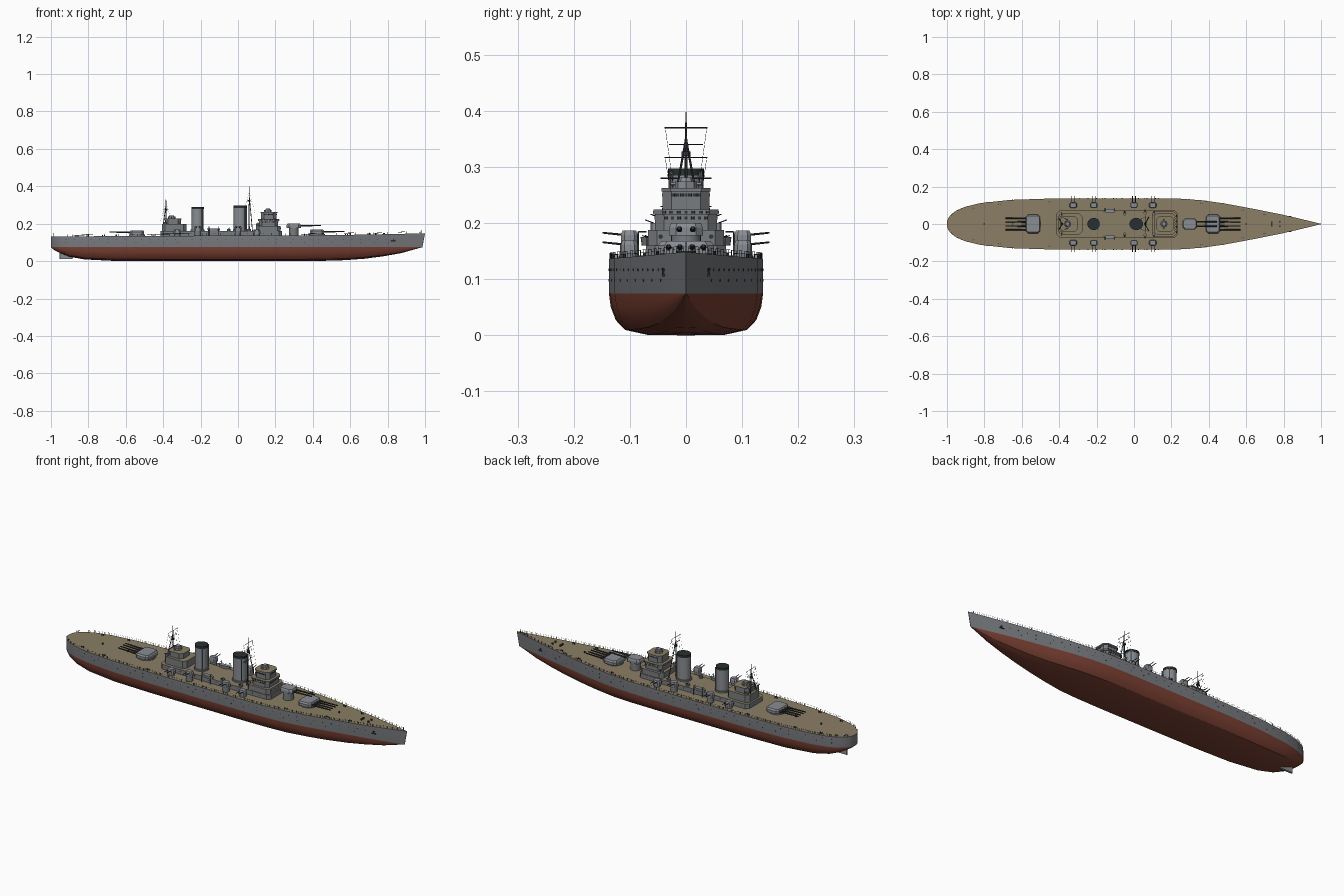
import bpy, bmesh, math
from mathutils import Vector

if "Cube" in bpy.data.objects:
    bpy.data.objects.remove(bpy.data.objects["Cube"])


def material(name, r, g, b):
    m = bpy.data.materials.new(name)
    m.diffuse_color = (r, g, b, 1)
    m.use_nodes = True
    m.node_tree.nodes["Principled BSDF"].inputs["Base Color"].default_value = m.diffuse_color
    return m


GREY, RED, DECK, LIGHT, DARK, CAP = range(6)
MATS = [material("hull grey", .19, .20, .215), material("bottom red", .2, .052, .033),
        material("wood deck", .255, .21, .13), material("turret grey", .25, .265, .29),
        material("gun metal", .035, .037, .042), material("funnel black", .022, .03, .03)]


def finish(bm, name):
    bmesh.ops.recalc_face_normals(bm, faces=bm.faces[:])
    me = bpy.data.meshes.new(name)
    bm.to_mesh(me)
    bm.free()
    for m in MATS:
        me.materials.append(m)
    ob = bpy.data.objects.new(name, me)
    bpy.context.collection.objects.link(ob)
    return ob


def prism(bm, outline, z0, z1, side, top=None, taper=1.0):
    cx = sum(p[0] for p in outline) / len(outline)
    cy = sum(p[1] for p in outline) / len(outline)
    a = [bm.verts.new((x, y, z0)) for x, y in outline]
    b = [bm.verts.new((cx + (x - cx) * taper, cy + (y - cy) * taper, z1)) for x, y in outline]
    n = len(a)
    for i in range(n):
        bm.faces.new((a[i], a[(i + 1) % n], b[(i + 1) % n], b[i])).material_index = side
    bm.faces.new(a).material_index = side
    bm.faces.new(b).material_index = side if top is None else top


def rect(x0, x1, hy, c=.01, cy=0):
    return [(x0 + c, cy - hy), (x1 - c, cy - hy), (x1, cy - hy + c), (x1, cy + hy - c),
            (x1 - c, cy + hy), (x0 + c, cy + hy), (x0, cy + hy - c), (x0, cy - hy + c)]


def oval(cx, cy, rx, ry, n=24):
    return [(cx + rx * math.cos(2 * math.pi * i / n), cy + ry * math.sin(2 * math.pi * i / n)) for i in range(n)]


def tube(bm, p, q, r0, r1=None, mat=DARK, n=6):
    p, q = Vector(p), Vector(q)
    r1 = r0 if r1 is None else r1
    d = (q - p).normalized()
    u = d.orthogonal().normalized()
    v = d.cross(u)
    rings = []
    for c, r in ((p, r0), (q, r1)):
        rings.append([bm.verts.new(c + r * (u * math.cos(t) + v * math.sin(t)))
                      for t in (2 * math.pi * i / n for i in range(n))])
    a, b = rings
    for i in range(n):
        bm.faces.new((a[i], a[(i + 1) % n], b[(i + 1) % n], b[i])).material_index = mat
    bm.faces.new(a).material_index = mat
    bm.faces.new(b).material_index = mat


# Hull stations: x, deck half width, keel height
STATIONS = [(-1, .014, .074), (-.992, .034, .066), (-.975, .053, .055), (-.95, .072, .042), (-.9, .093, .023),
            (-.82, .112, .009), (-.66, .129, .001), (-.45, .136, 0), (-.2, .1375, 0), (.1, .1375, 0),
            (.25, .135, 0), (.36, .127, 0), (.47, .112, .002), (.57, .094, .005), (.68, .073, .013),
            (.78, .053, .026), (.88, .030, .043), (.95, .013, .062), (1, .001, .074)]
WL = .075


def half(x):
    for (x0, w0, _), (x1, w1, _) in zip(STATIONS, STATIONS[1:]):
        if x0 <= x <= x1:
            return w0 + (w1 - w0) * (x - x0) / (x1 - x0)
    return 0


def deck_z(x):
    return .136 + (.013 * x * x if x > 0 else -.005 * x * x)


# Hull: loft of cross sections, coloured by height
PROFILE = [(1, 1), (.975, .67), (.91, .36), (.79, .13), (.5, .013), (0, 0)]
bm = bmesh.new()
rings = []
for x, w, k in STATIONS:
    bow = max(0, (x - .4) / .6)
    side = [(x, w, deck_z(x))]
    for fy, fz in PROFILE:
        side.append((x - .014 * bow ** 4, w * (1 - .1 * bow) * fy ** (1 + bow), k + (WL - k) * fz))
    full = side + [(a, -b, c) for a, b, c in reversed(side[:-1])]
    rings.append([bm.verts.new(p) for p in full])
n = len(rings[0])
for a, b in zip(rings, rings[1:]):
    for i in range(n):
        f = bm.faces.new((a[i], a[(i + 1) % n], b[(i + 1) % n], b[i]))
        f.material_index = DECK if i == n - 1 else GREY if i in (0, n - 2) else RED
for r in (rings[0], rings[-1]):
    bm.faces.new(r).material_index = GREY
finish(bm, "hull")

bm = bmesh.new()
prism(bm, rect(-.955, -.885, .005, .003), .012, .06, LIGHT)
finish(bm, "rudder")

# Portholes and anchors
bm = bmesh.new()
for s in (-1, 1):
    for z, step in ((.117, .045), (.098, .075)):
        for i in range(int(1.84 / step)):
            x = -.92 + i * step
            w = half(x) * (1 - .1 * max(0, (x - .4) / .6) * (deck_z(x) - z) / (deck_z(x) - WL))
            tube(bm, (x, s * (w - .003), z), (x, s * (w + .0008), z), .0023, n=8)
finish(bm, "portholes")
bm = bmesh.new()
for s in (-1, 1):
    w = half(.83) - .001
    tube(bm, (.83, s * w, .105), (.83, s * (w + .001), .12), .002)
    tube(bm, (.818, s * w, .107), (.842, s * w, .107), .003)
finish(bm, "anchors")

# Deck edge railings
bm = bmesh.new()
for s in (-1, 1):
    last = None
    for i in range(80):
        x = -.985 + i * .0248
        p = Vector((x, s * max(half(x) - .002, 0), deck_z(x)))
        tube(bm, p, p + Vector((0, 0, .011)), .0007, n=4)
        if last:
            for h in (.006, .011):
                tube(bm, last + Vector((0, 0, h)), p + Vector((0, 0, h)), .0003, n=3)
        last = p
finish(bm, "railings")

# Superstructure tiers: x0, x1, half width, bottom, top
TIERS = [("deckhouse", -.415, .235, .071, .13, .16),
         ("bridge_base", .095, .228, .068, .155, .188), ("bridge_middle", .112, .215, .055, .185, .215),
         ("bridge_gallery", .108, .22, .058, .215, .224), ("bridge_top", .123, .207, .042, .22, .256),
         ("bridge_roof", .12, .21, .044, .256, .263),
         ("aft_base", -.405, -.275, .055, .155, .198), ("aft_middle", -.39, -.305, .04, .195, .222),
         ("aft_roof", -.394, -.302, .043, .222, .227)]
for name, x0, x1, hy, z0, z1 in TIERS:
    bm = bmesh.new()
    prism(bm, rect(x0, x1, hy, .016), z0, z1, GREY, DECK)
    finish(bm, name)

# Bridge windows as thin plates
bm = bmesh.new()
for x0, x1, hy, z in ((.112, .215, .055, .209), (.108, .22, .058, .2195), (.123, .207, .042, .25)):
    for i in range(7):
        y = (i - 3) * (hy - .019) / 3
        prism(bm, rect(x1 - .002, x1 + .0008, .003, .0005, y), z - .0025, z + .0025, DARK)
    for s in (-1, 1):
        for i in range(6):
            x = x0 + .02 + i * (x1 - x0 - .04) / 5
            prism(bm, rect(x - .004, x + .004, .0008, .0005, s * hy), z - .0025, z + .0025, DARK)
for s in (-1, 1):
    for y in (.015, .045):
        tube(bm, (.226, s * y, .176), (.2288, s * y, .176), .004, n=10)
    for i in range(14):
        x = -.38 + i * .043
        tube(bm, (x, s * .069, .149), (x, s * .0718, .149), .0025, n=8)
finish(bm, "windows")

# Fire control directors
for name, x, z, r in (("fore_director", .16, .262, .02), ("aft_director", -.355, .226, .02)):
    bm = bmesh.new()
    prism(bm, oval(x, 0, r, r, 8), z, z + .012, LIGHT)
    prism(bm, oval(x, 0, r * .7, r * .7, 8), z + .012, z + .019, LIGHT, taper=.8)
    tube(bm, (x, -r * 1.4, z + .008), (x, r * 1.4, z + .008), .003, mat=LIGHT)
    finish(bm, name)
bm = bmesh.new()
for s in (-1, 1):
    for x, y, z in ((.105, .055, .188), (-.39, .045, .198), (-.05, .055, .16), (.06, .06, .16)):
        prism(bm, oval(x, s * y, .009, .009, 10), z, z + .012, LIGHT)
        for d in (-.003, .003):
            tube(bm, (x + d, s * y, z + .011), (x + d, s * (y + .018), z + .018), .001)
finish(bm, "light_guns")

# Funnels with dark caps
for name, x, rx, z in (("fore_funnel", .012, .035, .297), ("aft_funnel", -.216, .032, .29)):
    bm = bmesh.new()
    prism(bm, oval(x, 0, rx, .031), .155, z - .012, LIGHT)
    prism(bm, oval(x, 0, rx + .001, .032), z - .012, z, CAP)
    prism(bm, oval(x, 0, rx + .005, .036), .155, .168, GREY)
    for s in (-1, 1):
        tube(bm, (x + rx * .75, s * .026, .16), (x + rx * .75, s * .026, z - .004), .003, mat=GREY)
    finish(bm, name)

# Main turrets: x, half width, floor, direction, barrel offsets
for name, x, hy, z, d, ys in (("turret_fore", .422, .05, .146, 1, (-.031, -.011, .011, .031)),
                              ("turret_raised", .298, .03, .178, 1, (-.012, .012)),
                              ("turret_aft", -.54, .05, .143, -1, (-.031, -.011, .011, .031))):
    bm = bmesh.new()
    prism(bm, oval(x, 0, hy * .88, hy * .88), .125, z, GREY)
    prism(bm, rect(x - .038, x + .038, hy, .012), z, z + .014, LIGHT)
    prism(bm, rect(x - .038, x + .038, hy, .012), z + .014, z + .022, LIGHT, taper=.88)
    for y in ys:
        tube(bm, (x + d * .03, y, z + .011), (x + d * .062, y, z + .011), .0055, .0045, n=10)
        tube(bm, (x + d * .06, y, z + .011), (x + d * .147, y, z + .013), .004, .003, n=10)
    finish(bm, name)

# Secondary twin turrets along both sides
for i, (x, z) in enumerate(((.1, .145), (0, .162), (-.215, .162), (-.325, .145))):
    for s in (-1, 1):
        bm = bmesh.new()
        y = s * .101
        prism(bm, oval(x, y, .017, .017, 16), .125, z, GREY)
        prism(bm, rect(x - .019, x + .019, .015, .006, y), z, z + .017, LIGHT)
        prism(bm, rect(x - .019, x + .019, .015, .006, y), z + .017, z + .025, LIGHT, taper=.8)
        for d in (-.008, .008):
            tube(bm, (x + d, y, z + .016), (x + d, s * .149, z + .021), .0022, .0016)
        finish(bm, "secondary_turret_%d_%s" % (i + 1, "port" if s > 0 else "starboard"))

# Tripod masts with yards and rigging
for name, x, top, apex, lean in (("fore_mast", .06, .398, .35, .018), ("aft_mast", -.385, .345, .3, -.02)):
    bm = bmesh.new()
    tube(bm, (x, 0, .155), (x, 0, apex), .003, .0025)
    tube(bm, (x, 0, apex), (x, 0, top), .002, .001)
    for s in (-1, 1):
        tube(bm, (x, 0, apex), (x + lean, s * .036, .155), .002)
        for y, z in ((.038, top - .028), (.03, apex - .01), (.045, apex - .07)):
            tube(bm, (x, 0, z), (x, s * y, z), .001)
        for dx in (-.03, 0, .03):
            tube(bm, (x, s * .037, top - .028), (x + dx, s * .022, apex - .09), .0004, n=3)
    prism(bm, oval(x, 0, .008, .008, 10), apex - .03, apex - .022, DARK)
    finish(bm, name)

# Ship's boats with davits
for s, side in ((1, "port"), (-1, "starboard")):
    bm = bmesh.new()
    pts = [(-.13 + .036 * math.cos(t), s * .07 + .011 * math.sin(t) * abs(math.sin(t)) ** .3)
           for t in (2 * math.pi * i / 20 for i in range(20))]
    prism(bm, [(-.13 + (x + .13) * .8, s * .07 + (y - s * .07) * .8) for x, y in pts],
          .16, .175, LIGHT, taper=1.25)
    for x in (-.155, -.105):
        tube(bm, (x, s * .085, .13), (x, s * .085, .185), .0015)
        tube(bm, (x, s * .085, .185), (x, s * .07, .185), .0015)
    finish(bm, "boat_" + side)

# Deck fittings: bollards, capstans, ventilators and staffs
bm = bmesh.new()
for s in (-1, 1):
    for x in (-.86, -.72, -.45, .36, .58, .7):
        z, y = deck_z(x), s * (half(x) - .018)
        for d in (-.005, .005):
            tube(bm, (x + d, y, z - .002), (x + d, y, z + .007), .0025, n=8)
    tube(bm, (.78, s * .012, .14), (.78, s * .012, .151), .005, n=10)
prism(bm, rect(.733, .741, .014, .002), .14, .15, DARK)
for x in (-.8, -.65, .6):
    tube(bm, (x, 0, .13), (x, 0, deck_z(x) + .009), .004, n=8)
for x in (-.985, .98):
    tube(bm, (x, 0, .13), (x, 0, deck_z(x) + .018), .0008, n=4)
finish(bm, "deck_fittings")

# Smooth shading with sharp edges kept
for ob in bpy.context.scene.objects:
    ob.select_set(True)
    bpy.context.view_layer.objects.active = ob
bpy.ops.object.shade_smooth_by_angle(angle=math.radians(30))
